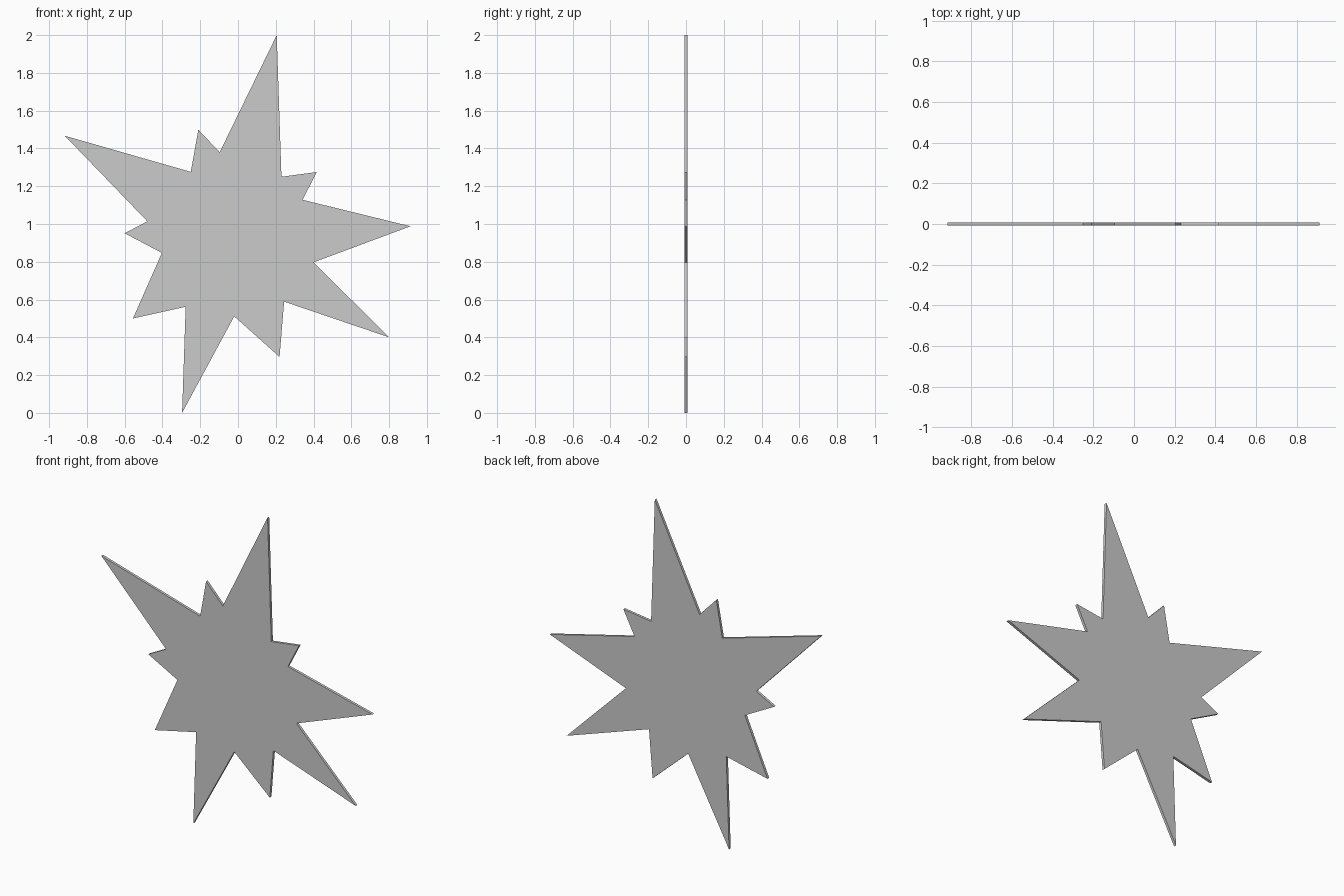
import bpy, bmesh
from mathutils import Vector

if "Cube" in bpy.data.objects:
    bpy.data.objects.remove(bpy.data.objects["Cube"])

THICKNESS = 0.016

# Irregular starburst outline (x, z), clockwise from the top tip: tip, notch, tip, notch...
OUTLINE = [
    (0.205, 2.0), (0.23, 1.25), (0.417, 1.275), (0.342, 1.128),
    (0.913, 0.988), (0.40, 0.797), (0.80, 0.40), (0.244, 0.589),
    (0.22, 0.296), (-0.02, 0.511), (-0.296, 0.0), (-0.277, 0.562),
    (-0.556, 0.50), (-0.403, 0.847), (-0.60, 0.951), (-0.48, 1.014),
    (-0.917, 1.467), (-0.25, 1.276), (-0.21, 1.499), (-0.097, 1.38),
]

# Flat plate: fill the outline, then extrude it through its thickness
bm = bmesh.new()
face = bm.faces.new([bm.verts.new((x, -THICKNESS / 2, z)) for x, z in OUTLINE])
extruded = bmesh.ops.extrude_face_region(bm, geom=[face], use_keep_orig=True)
back = [g for g in extruded["geom"] if isinstance(g, bmesh.types.BMVert)]
bmesh.ops.translate(bm, verts=back, vec=Vector((0, THICKNESS, 0)))
bmesh.ops.recalc_face_normals(bm, faces=bm.faces)

mesh = bpy.data.meshes.new("starburst_plate")
bm.to_mesh(mesh)
bm.free()
plate = bpy.data.objects.new("starburst_plate", mesh)
bpy.context.collection.objects.link(plate)
